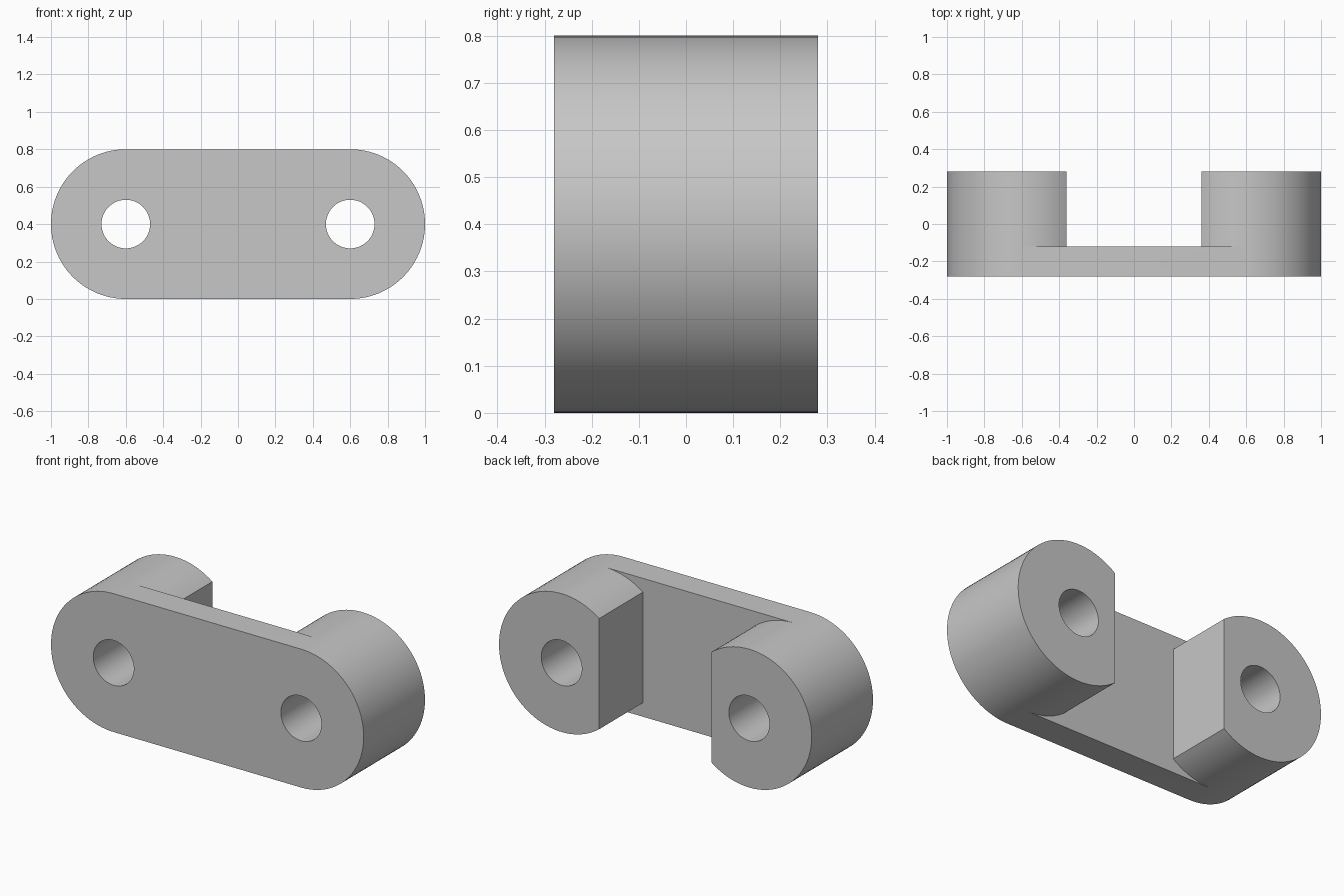
import bpy, bmesh, math

cube = bpy.data.objects.get("Cube")
if cube:
    bpy.data.objects.remove(cube, do_unlink=True)

CENTER_X, CENTER_Z = 0.6, 0.4       # boss axis
RADIUS, HOLE = 0.4, 0.13
FRONT, STEP, BACK = -0.28, -0.12, 0.28
CUT = math.degrees(math.acos(-0.6))  # where the flat inner side meets the boss

grey = bpy.data.materials.new("plain grey")
grey.use_nodes = True
color = (0.57, 0.57, 0.57, 1)
grey.diffuse_color = color
grey.node_tree.nodes["Principled BSDF"].inputs["Base Color"].default_value = color

bm = bmesh.new()


def arc(start, end, steps, radius=RADIUS):
    """Arc about the right-hand boss axis, as (x, z) points."""
    angles = [math.radians(start + (end - start) * i / steps) for i in range(steps + 1)]
    return [(CENTER_X + radius * math.cos(a), CENTER_Z + radius * math.sin(a)) for a in angles]


def mirrored(points):
    return [(-x, z) for x, z in reversed(points)]


def wall(points, y0, y1):
    """Closed wall of quads along a profile."""
    rings = [[bm.verts.new((x, y, z)) for x, z in points] for y in (y0, y1)]
    n = len(points)
    for i in range(n):
        j = (i + 1) % n
        bm.faces.new((rings[0][i], rings[0][j], rings[1][j], rings[1][i]))


outer = arc(-90, 90, 48)
upper = arc(90, CUT, 10)
lower = arc(-CUT, -90, 10)
boss = lower + outer[1:] + upper[1:]
hole = arc(0, 360, 48, HOLE)[:-1]

# Plate rim, bosses and through holes
wall(outer + mirrored(outer), FRONT, STEP)
for side in (boss, mirrored(boss)):
    wall(side, STEP, BACK)
for side in (hole, mirrored(hole)):
    wall(side, FRONT, BACK)

# Back of the plate between the bosses
pocket = upper + lower
bm.faces.new([bm.verts.new((x, STEP, z)) for x, z in pocket + mirrored(pocket)])
bmesh.ops.remove_doubles(bm, verts=bm.verts[:], dist=0.0001)

# Front face and boss ends, with the holes left open
for y in (FRONT, BACK):
    rim = [e for e in bm.edges if all(abs(v.co.y - y) < 0.001 for v in e.verts)]
    bmesh.ops.triangle_fill(bm, edges=rim, use_beauty=True, normal=(0, 1, 0))
bmesh.ops.recalc_face_normals(bm, faces=bm.faces[:])

mesh = bpy.data.meshes.new("link_bracket")
bm.to_mesh(mesh)
bm.free()
mesh.materials.append(grey)
bracket = bpy.data.objects.new("link_bracket", mesh)
bpy.context.collection.objects.link(bracket)

bpy.ops.object.select_all(action="DESELECT")
bracket.select_set(True)
bpy.context.view_layer.objects.active = bracket
bpy.ops.object.shade_smooth_by_angle(angle=math.radians(30))
